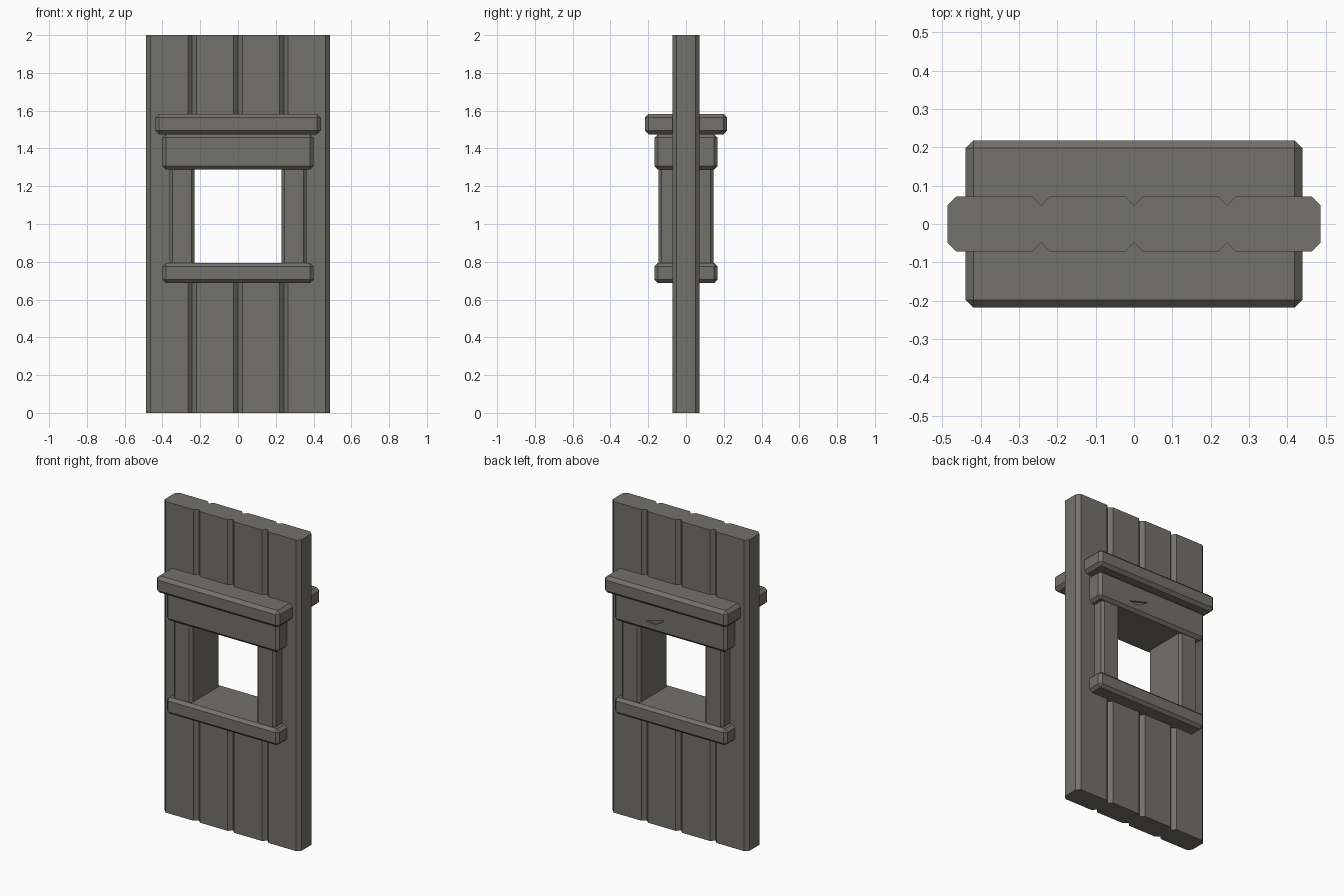
import bpy
import bmesh

if "Cube" in bpy.data.objects:
    bpy.data.objects.remove(bpy.data.objects["Cube"])

# Dark weathered timber
timber = bpy.data.materials.new("dark_timber")
timber.diffuse_color = (0.172, 0.166, 0.142, 1)
timber.use_nodes = True
timber.node_tree.nodes["Principled BSDF"].inputs["Base Color"].default_value = timber.diffuse_color


def make_object(name, bm):
    bmesh.ops.recalc_face_normals(bm, faces=bm.faces[:])
    mesh = bpy.data.meshes.new(name)
    bm.to_mesh(mesh)
    bm.free()
    mesh.materials.append(timber)
    obj = bpy.data.objects.new(name, mesh)
    bpy.context.collection.objects.link(obj)
    return obj


def box(name, x0, x1, y, z0, z1, chamfer=0.018):
    """Chamfered block running from -y to +y."""
    bm = bmesh.new()
    bmesh.ops.create_cube(bm, size=1)
    for v in bm.verts:
        v.co.x = x1 if v.co.x > 0 else x0
        v.co.y = y if v.co.y > 0 else -y
        v.co.z = z1 if v.co.z > 0 else z0
    if chamfer:
        bmesh.ops.bevel(bm, geom=bm.edges[:], offset=chamfer,
                        offset_type='OFFSET', segments=1, affect='EDGES')
    return make_object(name, bm)


def prism(name, points, direction):
    """Flat outline extruded along a direction."""
    bm = bmesh.new()
    face = bm.faces.new([bm.verts.new(p) for p in points])
    new = bmesh.ops.extrude_face_region(bm, geom=[face])["geom"]
    verts = [g for g in new if isinstance(g, bmesh.types.BMVert)]
    bmesh.ops.translate(bm, verts=verts, vec=direction)
    return make_object(name, bm)


def cut(target, cutter):
    mod = target.modifiers.new("cut", 'BOOLEAN')
    mod.operation = 'DIFFERENCE'
    mod.solver = 'EXACT'
    mod.object = cutter
    bpy.context.view_layer.objects.active = target
    bpy.ops.object.modifier_apply(modifier=mod.name)
    bpy.data.objects.remove(cutter)


# Plank wall: grooved, chamfered plan profile extruded upwards
W, T, C = 0.487, 0.072, 0.023
front = [(-W, -T + C), (-W + C, -T)]
for gx in (-0.243, 0, 0.243):
    front += [(gx - C, -T), (gx, -T + C), (gx + C, -T)]
front += [(W - C, -T), (W, -T + C)]
outline = front + [(x, -y) for x, y in reversed(front)]
wall = prism("plank_wall", [(x, y, 0) for x, y in outline], (0, 0, 2))

# Window opening, slightly larger than the frame's inner edge
cut(wall, box("opening_cutter", -0.27, 0.27, 0.5, 0.75, 1.34, 0))

# Window frame passing through the wall
for side, x0, x1 in (("left", -0.363, -0.23), ("right", 0.23, 0.363)):
    box(side + "_jamb", x0, x1, 0.146, 0.72, 1.38, 0.016)
box("sill", -0.4, 0.4, 0.167, 0.688, 0.794)
lintel = box("lintel", -0.4, 0.4, 0.167, 1.288, 1.475)
box("lintel_cap", -0.439, 0.439, 0.218, 1.475, 1.583, 0.02)

# Small chip in the back of the lintel
chip = [(0.175, 0.155, 1.345), (0.1, 0.155, 1.34), (0.03, 0.155, 1.385)]
cut(lintel, prism("chip_cutter", chip, (0, 0.05, 0)))
